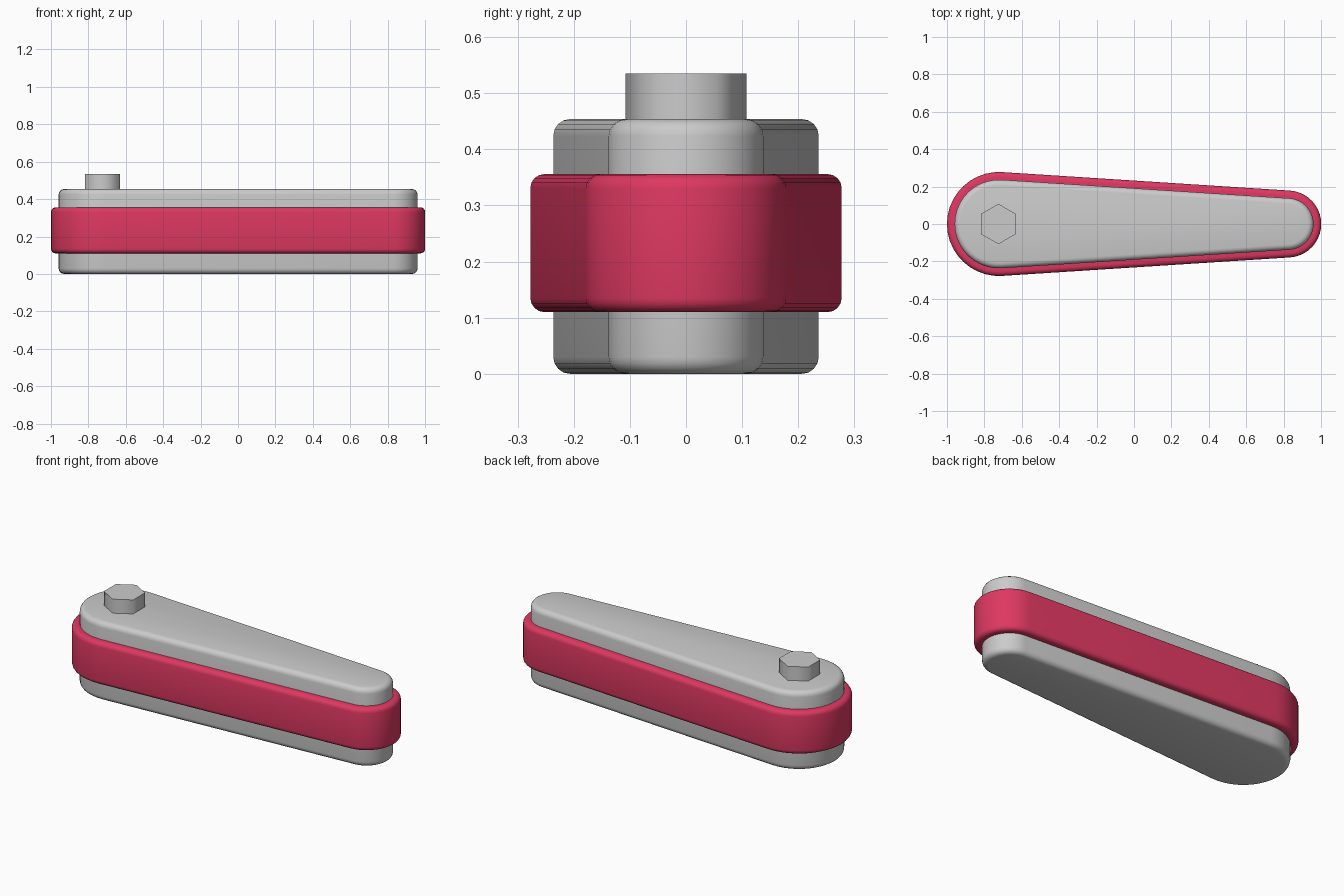
import bpy, bmesh, math

if "Cube" in bpy.data.objects:
    bpy.data.objects.remove(bpy.data.objects["Cube"])

XB, XS = -0.722, 0.822      # centres of the big and small ends
RB, RS = 0.237, 0.138       # body radii of the two ends


def material(name, rgb):
    m = bpy.data.materials.new(name)
    m.diffuse_color = (*rgb, 1)
    m.use_nodes = True
    m.node_tree.nodes["Principled BSDF"].inputs["Base Color"].default_value = m.diffuse_color
    return m


grey = material("light grey", (0.60, 0.60, 0.60))
red = material("raspberry red", (0.73, 0.04, 0.12))


def outline(offset, n=20):
    """Tapered capsule: two arcs joined by their common tangents."""
    t = math.acos((RB - RS) / (XS - XB))
    pts = []
    for cx, r, a0, a1 in ((XS, RS, -t, t), (XB, RB, t, 2 * math.pi - t)):
        for i in range(n + 1):
            a = a0 + (a1 - a0) * i / n
            pts.append((cx + (r + offset) * math.cos(a), (r + offset) * math.sin(a)))
    return pts


def rounded_side(z0, z1, out, r, n=4):
    """Outer profile from bottom to top with rounded corners."""
    arc = [math.pi / 2 * i / n for i in range(n + 1)]
    low = [(out - r + r * math.sin(a), z0 + r - r * math.cos(a)) for a in arc]
    high = [(out - r + r * math.cos(a), z1 - r + r * math.sin(a)) for a in arc]
    return low + high


def finish(name, bm, mat, angle):
    bmesh.ops.recalc_face_normals(bm, faces=bm.faces)
    me = bpy.data.meshes.new(name)
    bm.to_mesh(me)
    bm.free()
    ob = bpy.data.objects.new(name, me)
    bpy.context.collection.objects.link(ob)
    me.materials.append(mat)
    bpy.ops.object.select_all(action='DESELECT')
    ob.select_set(True)
    bpy.context.view_layer.objects.active = ob
    bpy.ops.object.shade_smooth_by_angle(angle=math.radians(angle))


def sweep(name, profile, mat, ring):
    """Carry a profile round the outline; close it as a ring or cap it."""
    bm = bmesh.new()
    loops = [[bm.verts.new((x, y, z)) for x, y in outline(o)] for o, z in profile]
    pairs = list(zip(loops, loops[1:]))
    if ring:
        pairs.append((loops[-1], loops[0]))
    else:
        bm.faces.new(loops[0])
        bm.faces.new(loops[-1])
    for a, b in pairs:
        for i in range(len(a)):
            j = (i + 1) % len(a)
            bm.faces.new((a[i], a[j], b[j], b[i]))
    finish(name, bm, mat, 35)


# grey body and the red band wrapped round it
sweep("body", rounded_side(0, 0.454, 0, 0.03), grey, False)
band = [(-0.01, 0.11)] + rounded_side(0.11, 0.356, 0.041, 0.025) + [(-0.01, 0.356)]
sweep("band", band, red, True)

# hexagonal stud on the big end, points facing front and back
bm = bmesh.new()
rings = [[bm.verts.new((XB - 0.003 + 0.108 * math.sin(i * math.pi / 3),
                        0.108 * math.cos(i * math.pi / 3), z)) for i in range(6)]
         for z in (0.44, 0.535)]
for r in rings:
    bm.faces.new(r)
for i in range(6):
    j = (i + 1) % 6
    bm.faces.new((rings[0][i], rings[0][j], rings[1][j], rings[1][i]))
finish("hex_stud", bm, grey, 65)
